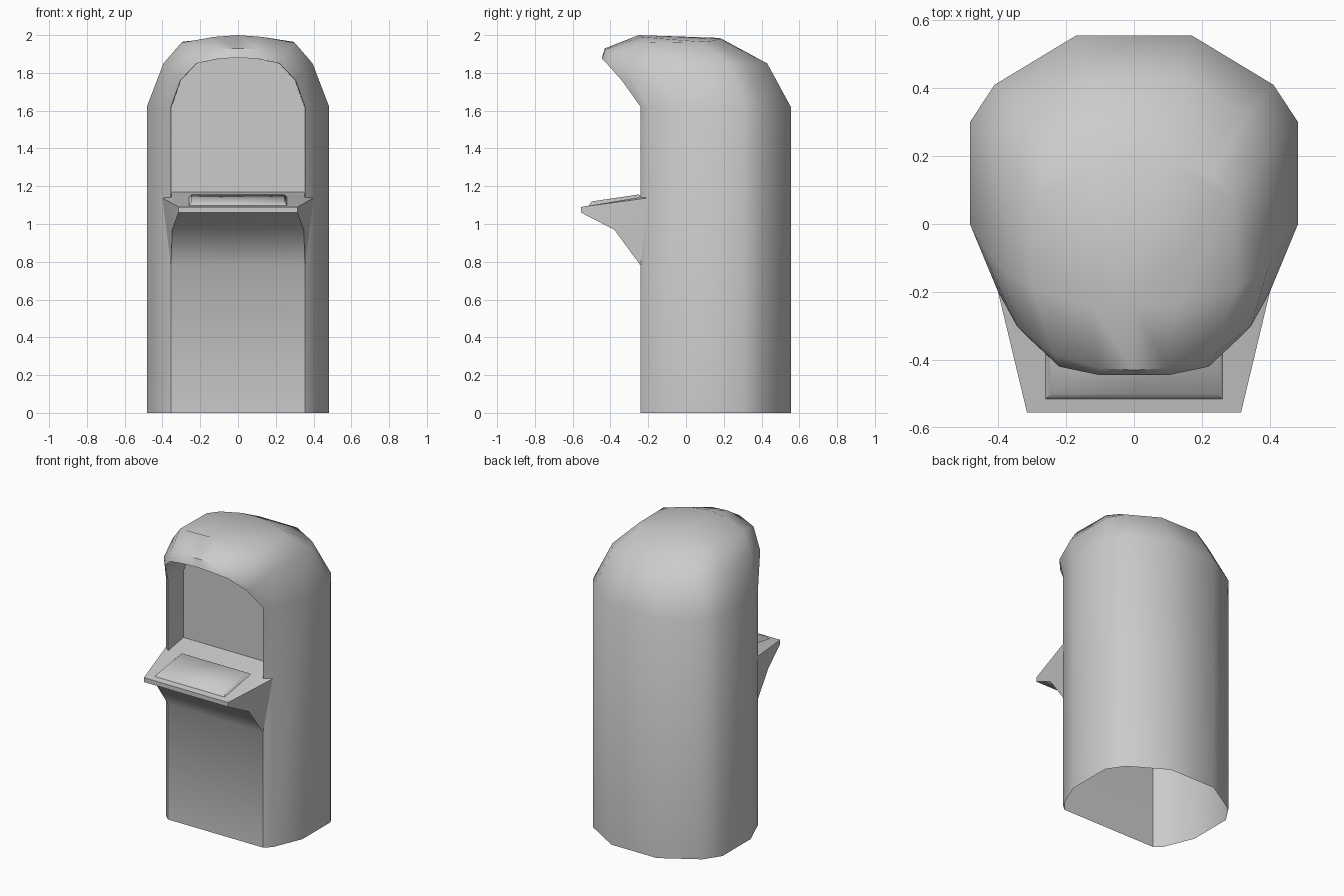
import bpy, bmesh, math

cube = bpy.data.objects.get("Cube")
if cube:
    bpy.data.objects.remove(cube, do_unlink=True)

grey = bpy.data.materials.new("light_grey")
grey.use_nodes = True
COLOUR = (0.6, 0.6, 0.6, 1)
grey.diffuse_color = COLOUR
grey.node_tree.nodes["Principled BSDF"].inputs["Base Color"].default_value = COLOUR


def build(name, half_faces, flip=False, angle=50):
    """Mesh from faces of the +x half, mirrored across x = 0 and welded."""
    bm = bmesh.new()
    for face in half_faces:
        for side in (1, -1):
            ring = [bm.verts.new((side * x, y, z)) for x, y, z in face]
            bm.faces.new(ring if side == 1 else ring[::-1])
    bmesh.ops.remove_doubles(bm, verts=bm.verts, dist=0.0005)
    bmesh.ops.recalc_face_normals(bm, faces=bm.faces)
    if flip:
        bmesh.ops.reverse_faces(bm, faces=bm.faces)
    mesh = bpy.data.meshes.new(name)
    bm.to_mesh(mesh)
    bm.free()
    mesh.materials.append(grey)
    obj = bpy.data.objects.new(name, mesh)
    bpy.context.collection.objects.link(obj)
    bpy.ops.object.select_all(action="DESELECT")
    obj.select_set(True)
    bpy.context.view_layer.objects.active = obj
    bpy.ops.object.shade_smooth_by_angle(angle=math.radians(angle))
    return obj


def loft(a, b):
    return [(a[i], a[i + 1], b[i + 1], b[i]) for i in range(len(a) - 1)]


def at_height(points, z):
    return [(p[0], p[1], z) for p in points]


def to_centre(points):
    return [(0, y, z) for _, y, z in points]


# Hood arches, from the side wall up to the centre line
SPRING = 1.62
lip = [(.355, -.24, SPRING), (.305, -.34, 1.76), (.22, -.42, 1.85),
       (.1, -.445, 1.875), (0, -.445, 1.88)]
brow = [(.4, -.2, SPRING), (.345, -.3, 1.8), (.235, -.385, 1.9),
        (.1, -.425, 1.925), (0, -.43, 1.93)]
crest = [(.483, 0, SPRING), (.395, -.13, 1.85), (.3, -.19, 1.96),
         (.13, -.235, 1.99), (0, -.25, 2.0)]

# Dome rings, from the crest round to the back
wall = [crest[0], (.483, .3, SPRING), (.41, .41, SPRING),
        (.17, .555, SPRING), (0, .555, SPRING)]
shoulder = [crest[1], (.395, .22, 1.85), (.33, .32, 1.85),
            (.14, .43, 1.85), (0, .43, 1.85)]
upper = [crest[2], (.29, .08, 1.965), (.23, .14, 1.97),
         (.1, .18, 1.98), (0, .18, 1.985)]

# Outer shell, open underneath
plan = [lip[0], brow[0]] + wall
shell = loft(at_height(plan, 0), plan)
for a, b in ((lip, brow), (brow, crest), (wall, shoulder), (shoulder, upper)):
    shell += loft(a, b)
shell.append(upper + [crest[4], crest[3]])
build("body_shell", shell)

# Recess with the flat screen at its back
SCREEN_Y = -.08
opening = [(.355, -.24, 1.12)] + lip
screen = [(x * .99, SCREEN_Y, z) for x, _, z in opening]
build("screen_recess",
      loft(opening, screen) + [screen + [(0, SCREEN_Y, 1.12)]], flip=True)

# Lower front panel sweeping out into the shelf
profile = [(.355, -.24, 0), (.355, -.24, .78), (.348, -.38, .97),
           (.315, -.555, 1.06), (.315, -.555, 1.09)]
wing = (.4, -.2, 1.138)
inner = (.353, -.24, 1.142)
back = (.353, SCREEN_Y, 1.17)
shelf = loft(profile, to_centre(profile))
shelf += loft([profile[4], inner, back], to_centre([profile[4], inner, back]))
shelf.append((profile[4], wing, inner))
shelf += [(wing, profile[i], profile[i + 1]) for i in range(1, 4)]
build("front_panel_and_shelf", shelf)


# Raised keypad following the shelf slope
def on_shelf(x, y, lift):
    return (x, y, 1.09 + (y + .555) * .168 + lift)


base = [on_shelf(0, -.515, 0), on_shelf(.26, -.515, 0),
        on_shelf(.26, -.235, 0), on_shelf(0, -.235, 0)]
top = [on_shelf(0, -.5, .02), on_shelf(.245, -.5, .02),
       on_shelf(.245, -.25, .015), on_shelf(0, -.25, .015)]
build("keypad", loft(base, top) + [top], angle=60)
